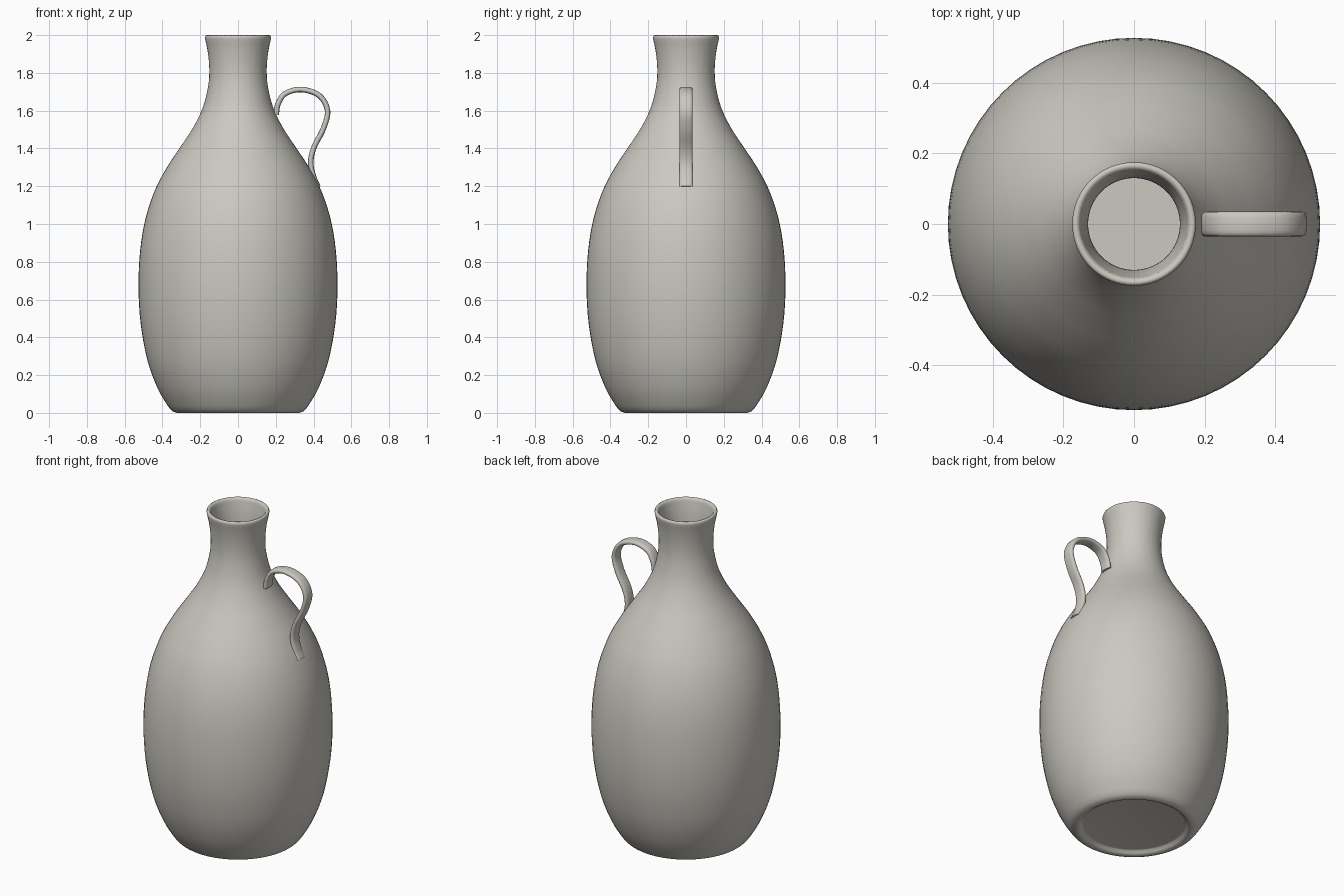
import bpy, bmesh, math
from mathutils import Vector

if "Cube" in bpy.data.objects:
    bpy.data.objects.remove(bpy.data.objects["Cube"])

clay = bpy.data.materials.new("warm_grey_clay")
clay.diffuse_color = (0.60, 0.58, 0.53, 1)
clay.use_nodes = True
clay.node_tree.nodes["Principled BSDF"].inputs["Base Color"].default_value = clay.diffuse_color


def smooth_path(pts, steps):
    """Catmull-Rom curve through 2D points."""
    p = [Vector(q) for q in pts]
    p = [2 * p[0] - p[1]] + p + [2 * p[-1] - p[-2]]
    out = []
    for i in range(1, len(p) - 2):
        a, b, c, d = p[i - 1:i + 3]
        for s in range(steps):
            t = s / steps
            out.append(0.5 * (2 * b + (c - a) * t + (2 * a - 5 * b + 4 * c - d) * t * t
                              + (3 * b - a - 3 * c + d) * t ** 3))
    return out + [p[-2]]


def skin(name, rings, cap):
    """Join closed rings of points into one smooth object."""
    bm = bmesh.new()
    loops = [[bm.verts.new(v) for v in ring] for ring in rings]
    n = len(loops[0])
    for a, b in zip(loops, loops[1:]):
        for i in range(n):
            j = (i + 1) % n
            bm.faces.new((a[i], a[j], b[j], b[i]))
    if cap:
        bm.faces.new(loops[0])
        bm.faces.new(loops[-1])
    bmesh.ops.recalc_face_normals(bm, faces=bm.faces)
    me = bpy.data.meshes.new(name)
    bm.to_mesh(me)
    bm.free()
    me.materials.append(clay)
    ob = bpy.data.objects.new(name, me)
    bpy.context.collection.objects.link(ob)
    bpy.context.view_layer.objects.active = ob
    ob.select_set(True)
    bpy.ops.object.shade_smooth_by_angle(angle=math.radians(50))
    ob.select_set(False)
    return ob


# Jug body: recessed foot, outer wall, rounded lip, inner wall and floor
foot = [(0.28, 0.022), (0.29, 0.02), (0.298, 0.008), (0.31, 0.001)]
outer = smooth_path([(0.325, 0.0), (0.35, 0.012), (0.38, 0.05), (0.43, 0.14), (0.48, 0.28),
                     (0.515, 0.47), (0.527, 0.67), (0.517, 0.87), (0.487, 1.04),
                     (0.435, 1.19), (0.37, 1.31), (0.30, 1.415), (0.235, 1.515),
                     (0.185, 1.62), (0.158, 1.73), (0.152, 1.82), (0.16, 1.91),
                     (0.174, 1.98)], 4)
lip = [(0.175, 1.99), (0.172, 1.997), (0.166, 2.0), (0.158, 1.997), (0.153, 1.99)]
inner = smooth_path([(0.15, 1.975), (0.138, 1.91), (0.13, 1.82), (0.136, 1.73),
                     (0.163, 1.62), (0.213, 1.515), (0.35, 1.30), (0.465, 1.04),
                     (0.505, 0.67), (0.46, 0.28), (0.36, 0.06), (0.31, 0.042)], 4)
SEG = 64
profile = foot + [tuple(p) for p in outer] + lip + [tuple(p) for p in inner]
rings = [[(r * math.cos(2 * math.pi * i / SEG), r * math.sin(2 * math.pi * i / SEG), z)
          for i in range(SEG)] for r, z in profile]
skin("jug_body", rings, True)

# Handle: flattened rounded strap swept along an S-shaped path in the xz plane
path = smooth_path([(0.202, 1.58), (0.212, 1.635), (0.25, 1.69), (0.335, 1.712),
                    (0.43, 1.68), (0.474, 1.60), (0.452, 1.505), (0.402, 1.405),
                    (0.385, 1.325), (0.40, 1.25), (0.424, 1.195)], 6)
rings = []
for i, p in enumerate(path):
    t = (path[min(i + 1, len(path) - 1)] - path[max(i - 1, 0)]).normalized()
    nx, nz = -t.y, t.x
    ring = []
    for k in range(20):
        a = 2 * math.pi * k / 20
        c, s = math.cos(a), math.sin(a)
        w = 0.035 * math.copysign(abs(c) ** 0.6, c)
        h = 0.0145 * math.copysign(abs(s) ** 0.8, s)
        ring.append((p.x + nx * h, w, p.y + nz * h))
    rings.append(ring)
skin("handle", rings, True)
